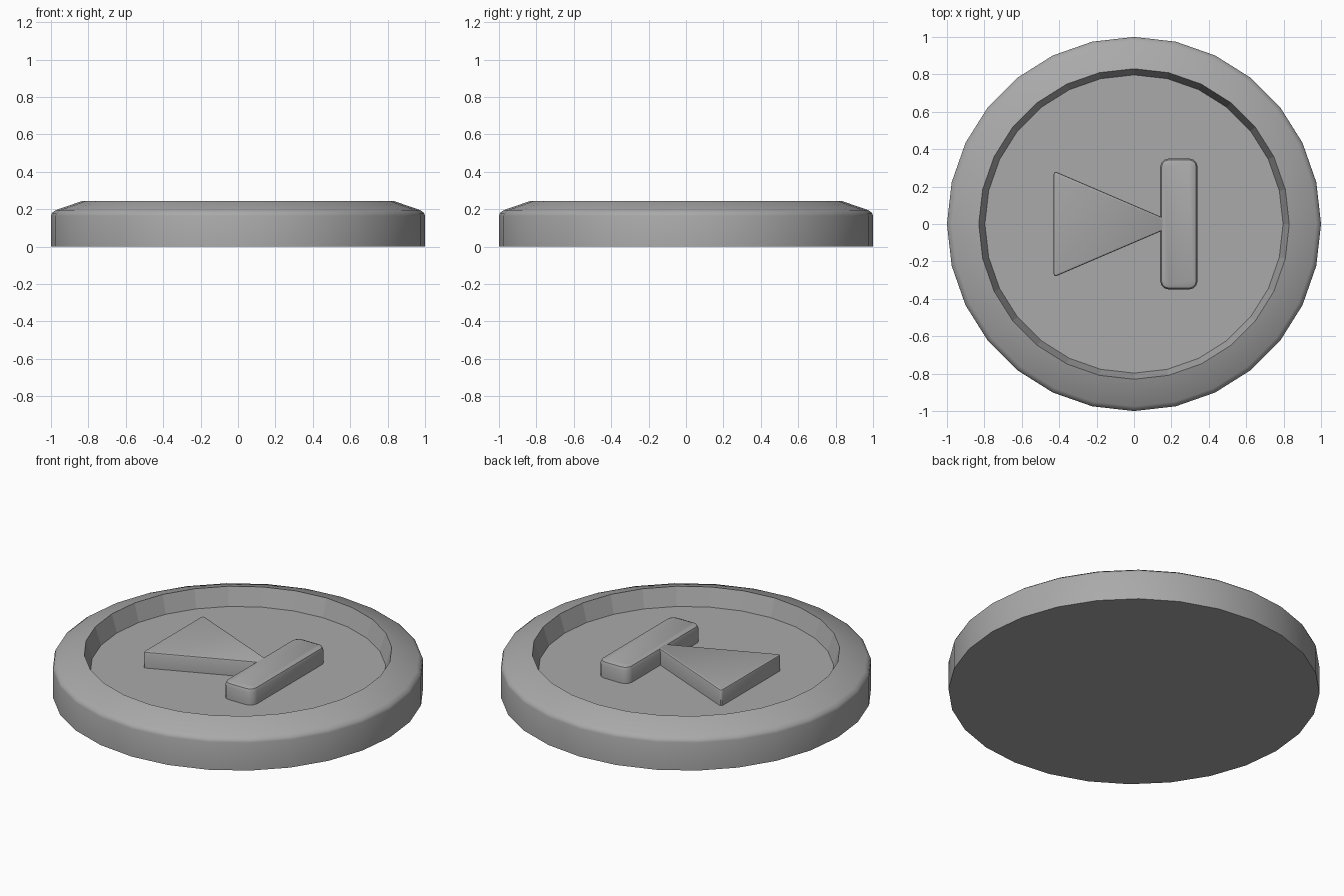
import bpy, bmesh
from math import sin, cos, tau, radians

cube = bpy.data.objects.get("Cube")
if cube:
    bpy.data.objects.remove(cube, do_unlink=True)

SIDES = 28
FLOOR_Z = 0.14

grey = bpy.data.materials.new("plain grey")
grey.use_nodes = True
colour = (0.4, 0.4, 0.4, 1)
grey.diffuse_color = colour
grey.node_tree.nodes["Principled BSDF"].inputs["Base Color"].default_value = colour


def finish(bm, name):
    """Turn a bmesh into a shaded object."""
    bmesh.ops.recalc_face_normals(bm, faces=bm.faces)
    mesh = bpy.data.meshes.new(name)
    bm.to_mesh(mesh)
    bm.free()
    mesh.materials.append(grey)
    obj = bpy.data.objects.new(name, mesh)
    bpy.context.collection.objects.link(obj)
    bpy.ops.object.select_all(action='DESELECT')
    obj.select_set(True)
    bpy.context.view_layer.objects.active = obj
    bpy.ops.object.shade_smooth_by_angle(angle=radians(40))
    return obj


def lathe(name, profile):
    """Closed dish: stacked rings, capped at both ends."""
    bm = bmesh.new()
    rings = [[bm.verts.new((r * sin(tau * i / SIDES), r * cos(tau * i / SIDES), z))
              for i in range(SIDES)] for r, z in profile]
    for low, high in zip(rings, rings[1:]):
        for i in range(SIDES):
            j = (i + 1) % SIDES
            bm.faces.new((low[i], low[j], high[j], high[i]))
    bm.faces.new(rings[0])
    bm.faces.new(rings[-1])
    return finish(bm, name)


def raised_plate(name, outline, base, top, corner, edge):
    """Extruded outline with rounded corners and a softened top edge."""
    bm = bmesh.new()
    face = bm.faces.new([bm.verts.new((x, y, base)) for x, y in outline])
    bmesh.ops.bevel(bm, geom=bm.verts[:], offset=corner, segments=3,
                    profile=0.5, affect='VERTICES')
    face = bm.faces[:][0]
    new = bmesh.ops.extrude_face_region(bm, geom=[face], use_keep_orig=True)["geom"]
    verts = [g for g in new if isinstance(g, bmesh.types.BMVert)]
    bmesh.ops.translate(bm, verts=verts, vec=(0, 0, top - base))
    rim = [e for e in bm.edges if all(v.co.z > top - 0.001 for v in e.verts)]
    bmesh.ops.bevel(bm, geom=rim, offset=edge, segments=2, profile=0.5,
                    affect='EDGES')
    return finish(bm, name)


# Round dish with sloped rim and sunken floor
dish = lathe("round_dish", [(1, 0), (1, 0.165), (0.995, 0.18), (0.975, 0.195),
                            (0.83, 0.245), (0.797, FLOOR_Z)])

# Faceted inner wall
for poly in dish.data.polygons:
    if 0.79 < poly.center.xy.length < 0.825:
        poly.use_smooth = False

# Raised triangle and bar
raised_plate("raised_triangle", [(-0.43, -0.285), (0.235, 0), (-0.43, 0.285)],
             FLOOR_Z, 0.235, 0.02, 0.01)
raised_plate("raised_bar", [(0.14, -0.35), (0.34, -0.35), (0.34, 0.35), (0.14, 0.35)],
             FLOOR_Z, 0.24, 0.045, 0.025)
